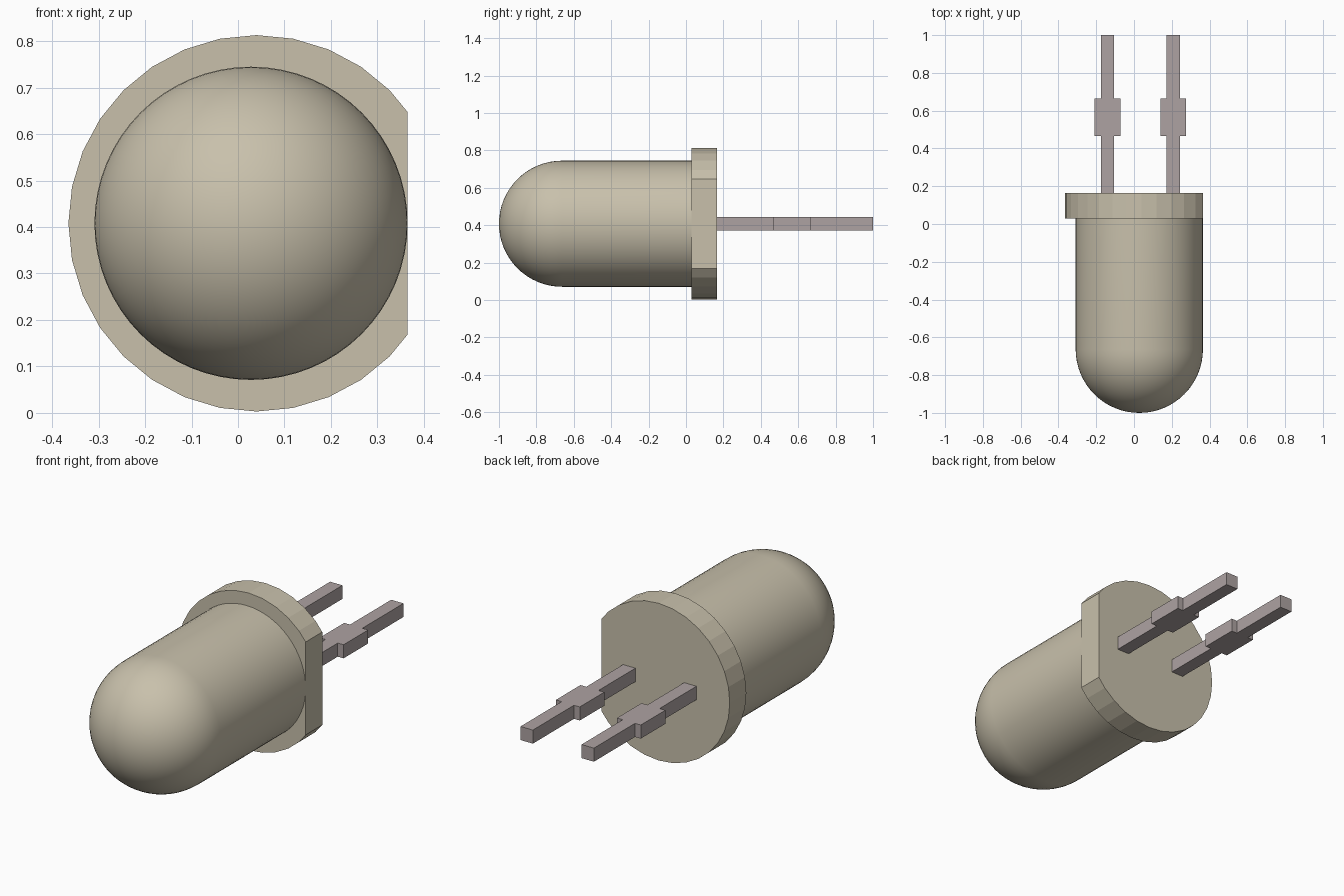
import bpy, bmesh, math
from mathutils import Matrix, Vector

cube = bpy.data.objects.get("Cube")
if cube:
    bpy.data.objects.remove(cube, do_unlink=True)


def material(name, rgb):
    m = bpy.data.materials.new(name)
    m.use_nodes = True
    m.diffuse_color = (*rgb, 1)
    m.node_tree.nodes["Principled BSDF"].inputs["Base Color"].default_value = (*rgb, 1)
    return m


def finish(name, bm, mat):
    bmesh.ops.recalc_face_normals(bm, faces=bm.faces[:])
    mesh = bpy.data.meshes.new(name)
    bm.to_mesh(mesh)
    bm.free()
    mesh.materials.append(mat)
    obj = bpy.data.objects.new(name, mesh)
    bpy.context.collection.objects.link(obj)
    return obj


beige = material("warm beige", (0.58, 0.53, 0.41))
grey = material("warm grey", (0.42, 0.365, 0.362))

Z = 0.408                      # height of the main axis
BODY_X, BODY_R = 0.028, 0.337
RIM_X, RIM_R, FLAT_X = 0.04, 0.405, 0.365
RIM_Y0, RIM_Y1 = 0.03, 0.165

# Lens body: quarter-circle dome running into a straight barrel, spun about y
dome_y = -1 + BODY_R
profile = [(BODY_R * math.sin(a), dome_y - BODY_R * math.cos(a))
           for a in (math.pi / 2 * i / 16 for i in range(17))]
profile += [(BODY_R, RIM_Y0 + 0.01), (0, RIM_Y0 + 0.01)]
bm = bmesh.new()
verts = [bm.verts.new((BODY_X + r, y, Z)) for r, y in profile]
edges = [bm.edges.new(pair) for pair in zip(verts, verts[1:])]
bmesh.ops.spin(bm, geom=verts + edges, cent=(BODY_X, 0, Z), axis=(0, 1, 0),
               angle=2 * math.pi, steps=64, use_duplicate=False)
bmesh.ops.remove_doubles(bm, verts=bm.verts[:], dist=1e-4)
body = finish("lens_body", bm, beige)
bpy.ops.object.select_all(action='DESELECT')
body.select_set(True)
bpy.context.view_layer.objects.active = body
bpy.ops.object.shade_smooth_by_angle(angle=math.radians(30))

# Rim: faceted disc with one side cut flat
bm = bmesh.new()
place = Matrix.Translation((RIM_X, (RIM_Y0 + RIM_Y1) / 2, Z)) @ Matrix.Rotation(math.pi / 2, 4, 'X')
bmesh.ops.create_cone(bm, cap_ends=True, segments=32, radius1=RIM_R, radius2=RIM_R,
                      depth=RIM_Y1 - RIM_Y0, matrix=place)
bmesh.ops.bisect_plane(bm, geom=bm.verts[:] + bm.edges[:] + bm.faces[:],
                       plane_co=(FLAT_X, 0, 0), plane_no=(1, 0, 0), clear_outer=True)
bmesh.ops.holes_fill(bm, edges=[e for e in bm.edges if e.is_boundary], sides=0)
finish("rim", bm, beige)

# Two leads: a straight pin with a wider shoulder, extruded upward
half_outline = [(0.035, RIM_Y1 - 0.01), (0.035, 0.465), (0.068, 0.465),
                (0.068, 0.665), (0.035, 0.665), (0.035, 1.0)]
outline = half_outline + [(-x, y) for x, y in reversed(half_outline)]
for name, cx in (("right_lead", -0.14), ("left_lead", 0.208)):
    bm = bmesh.new()
    face = bm.faces.new([bm.verts.new((cx + x, y, Z - 0.035)) for x, y in outline])
    top = bmesh.ops.extrude_face_region(bm, geom=[face], use_keep_orig=True)["geom"]
    bmesh.ops.translate(bm, vec=Vector((0, 0, 0.07)),
                        verts=[v for v in top if isinstance(v, bmesh.types.BMVert)])
    finish(name, bm, grey)
